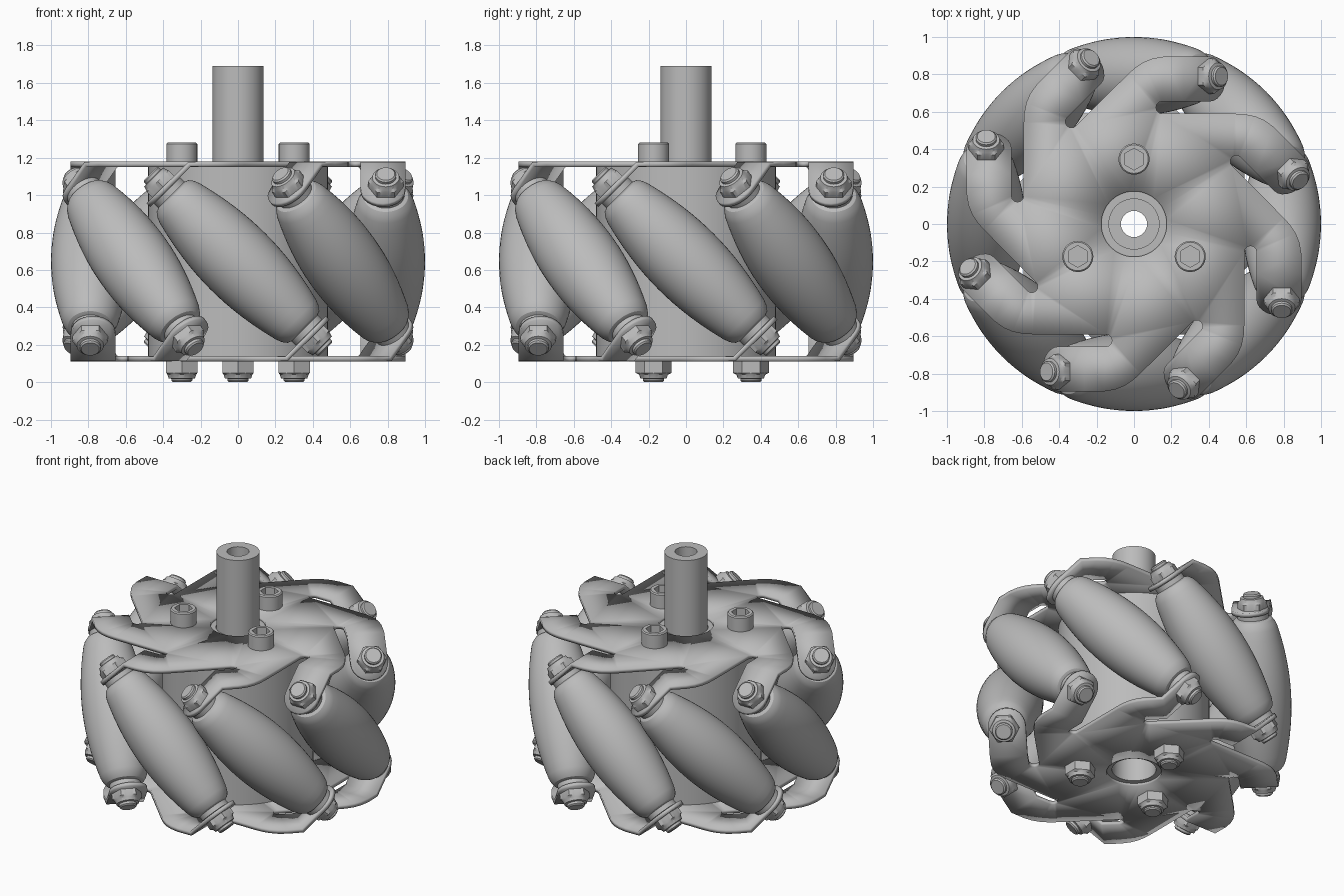
import bpy, bmesh
from math import pi, sin, cos, sqrt, radians
from mathutils import Matrix, Vector

cube = bpy.data.objects.get("Cube")
if cube:
    bpy.data.objects.remove(cube)

MID = 0.645      # height of the wheel's middle plane
AXLE_R = 0.79    # distance of the roller axes from the wheel axis
COUNT = 8

metal = bpy.data.materials.new("plain grey")
metal.use_nodes = True
GREY = (0.5, 0.5, 0.5, 1)
metal.diffuse_color = GREY
metal.node_tree.nodes["Principled BSDF"].inputs["Base Color"].default_value = GREY
parts = []


def add(name, mesh, matrix=None):
    obj = bpy.data.objects.new(name, mesh)
    bpy.context.scene.collection.objects.link(obj)
    if matrix is not None:
        obj.matrix_world = matrix
    parts.append(obj)
    return obj


def to_mesh(name, bm):
    mesh = bpy.data.meshes.new(name)
    bm.to_mesh(mesh)
    bm.free()
    mesh.materials.append(metal)
    return mesh


def lathe(name, profile, segs=48, closed=False):
    """Revolve (radius, height) points; a third item makes that ring hexagonal."""
    bm = bmesh.new()
    rings = []
    for r, z, *hexed in profile:
        ring = []
        for i in range(segs):
            a = 2 * pi * i / segs
            k = cos(pi / 6) / cos(a % (pi / 3) - pi / 6) if hexed else 1
            ring.append(bm.verts.new((r * k * cos(a), r * k * sin(a), z)))
        rings.append(ring)
    pairs = list(zip(rings, rings[1:])) + ([(rings[-1], rings[0])] if closed else [])
    for lo, hi in pairs:
        for i in range(segs):
            j = (i + 1) % segs
            bm.faces.new((lo[i], lo[j], hi[j], hi[i]))
    bmesh.ops.remove_doubles(bm, verts=bm.verts, dist=1e-5)
    bmesh.ops.recalc_face_normals(bm, faces=bm.faces)
    return to_mesh(name, bm)


def spin(angle):
    return Matrix.Rotation(angle, 4, "Z")


# Hub body and hollow shaft
add("hub", lathe("hub", [(0.14, 0.13), (0.48, 0.13), (0.48, 1.16), (0.14, 1.16)],
                 96, closed=True))
add("shaft", lathe("shaft", [(0.07, 0.4), (0.14, 0.4), (0.14, 1.155), (0.137, 1.155),
                             (0.137, 1.69), (0.07, 1.69)], 64, closed=True))

# Barrel rollers, shaped so that their outer line follows the wheel's circle
barrel = []
for i in range(17):
    t = -0.44 + 0.055 * i
    barrel.append((1 - sqrt(AXLE_R ** 2 + t * t / 2), t))
tip = [(0.138, 0.472), (0.12, 0.495), (0.095, 0.505), (0.03, 0.505)]
roller = lathe("roller", [(r, -t) for r, t in reversed(tip)] + barrel + tip)

# Axle with washers, hexagonal lock nuts and protruding bolt ends
end = [(0.04, 0.495), (0.1, 0.495), (0.1, 0.535), (0.04, 0.535), (0.04, 0.56),
       (0.095, 0.56, 1), (0.095, 0.605, 1), (0.078, 0.617), (0.072, 0.637),
       (0.056, 0.64), (0.056, 0.655), (0.048, 0.663), (0, 0.663)]
axle = lathe("axle", [(r, -t, *h) for r, t, *h in reversed(end)] + end)

for n in range(COUNT):
    pose = (spin(2 * pi * n / COUNT) @ Matrix.Translation((AXLE_R, 0, MID))
            @ Matrix.Rotation(pi / 4, 4, "X"))
    add(f"roller_{n + 1}", roller, pose)
    add(f"axle_{n + 1}", axle, pose)


# Side plate: petals divided by slots, each with a tab bent square to its axle
IN, OUT, BEND, SLOT = 0.655, 0.895, -0.26, -0.15


def side_plate():
    bm = bmesh.new()
    z = 0.52
    petal = [(0.80, 0.034), (0.835, -0.005), (0.865, -0.05), (0.885, -0.1),
             (OUT, -0.16), (OUT, BEND), (IN, BEND)]
    mid, rad = (IN + 0.59) / 2, (IN - 0.59) / 2
    petal += [(mid + rad * cos(a * pi / 6), SLOT + rad * sin(a * pi / 6)) for a in range(7)]
    outline, tabs = [], []
    for n in range(COUNT):
        turn = spin(-2 * pi * n / COUNT)
        verts = [bm.verts.new(turn @ Vector((x, y, z))) for x, y in petal]
        outline += verts
        tabs.append((turn, verts[5], verts[6]))
    hole = [bm.verts.new((0.175 * cos(a * pi / 24), 0.175 * sin(a * pi / 24), z))
            for a in range(48)]
    edges = [bm.edges.new((loop[i - 1], loop[i]))
             for loop in (outline, hole) for i in range(len(loop))]
    bmesh.ops.triangle_fill(bm, edges=edges, use_beauty=True)
    # Tabs slope down at 45 degrees and end in a half circle
    half, length = (OUT - IN) / 2, 0.19
    for turn, v_out, v_in in tabs:
        rim = []
        for a in range(13):
            x = (IN + OUT) / 2 + half * cos(a * pi / 12)
            d = (length + half * sin(a * pi / 12)) / sqrt(2)
            rim.append(bm.verts.new(turn @ Vector((x, BEND - d, z - d))))
        bm.faces.new([v_out, v_in] + rim[::-1])
    bmesh.ops.recalc_face_normals(bm, faces=bm.faces)
    flat = max(bm.faces, key=lambda f: abs(f.normal.z))
    if flat.normal.z < 0:
        bmesh.ops.reverse_faces(bm, faces=bm.faces)
    return to_mesh("side_plate", bm)


plate = side_plate()
raise_up = Matrix.Translation((0, 0, MID))
for name, pose in (("top_plate", raise_up),
                   ("bottom_plate", raise_up @ Matrix.Rotation(pi, 4, "X"))):
    mod = add(name, plate, pose).modifiers.new("thickness", "SOLIDIFY")
    mod.thickness = 0.028
    mod.offset = 0

# Three clamping bolts: socket heads above, lock nuts below
head = lathe("bolt_head", [(0, 1.21), (0.058, 1.21, 1), (0.058, 1.28, 1), (0.076, 1.28),
                           (0.083, 1.273), (0.083, 1.17), (0, 1.17)])
nut = lathe("bolt_nut", [(0, 0), (0.048, 0), (0.056, 0.008), (0.056, 0.018),
                         (0.07, 0.02), (0.077, 0.04), (0.097, 0.05, 1),
                         (0.097, 0.12, 1), (0, 0.12)])
for n in range(3):
    pose = spin(radians(90 + 120 * n)) @ Matrix.Translation((0.347, 0, 0))
    add(f"bolt_head_{n + 1}", head, pose)
    add(f"bolt_nut_{n + 1}", nut, pose)

# Smooth round surfaces, keeping the hard edges
bpy.ops.object.select_all(action="DESELECT")
for obj in parts:
    obj.select_set(True)
bpy.context.view_layer.objects.active = parts[0]
bpy.ops.object.shade_smooth_by_angle(angle=radians(30))
